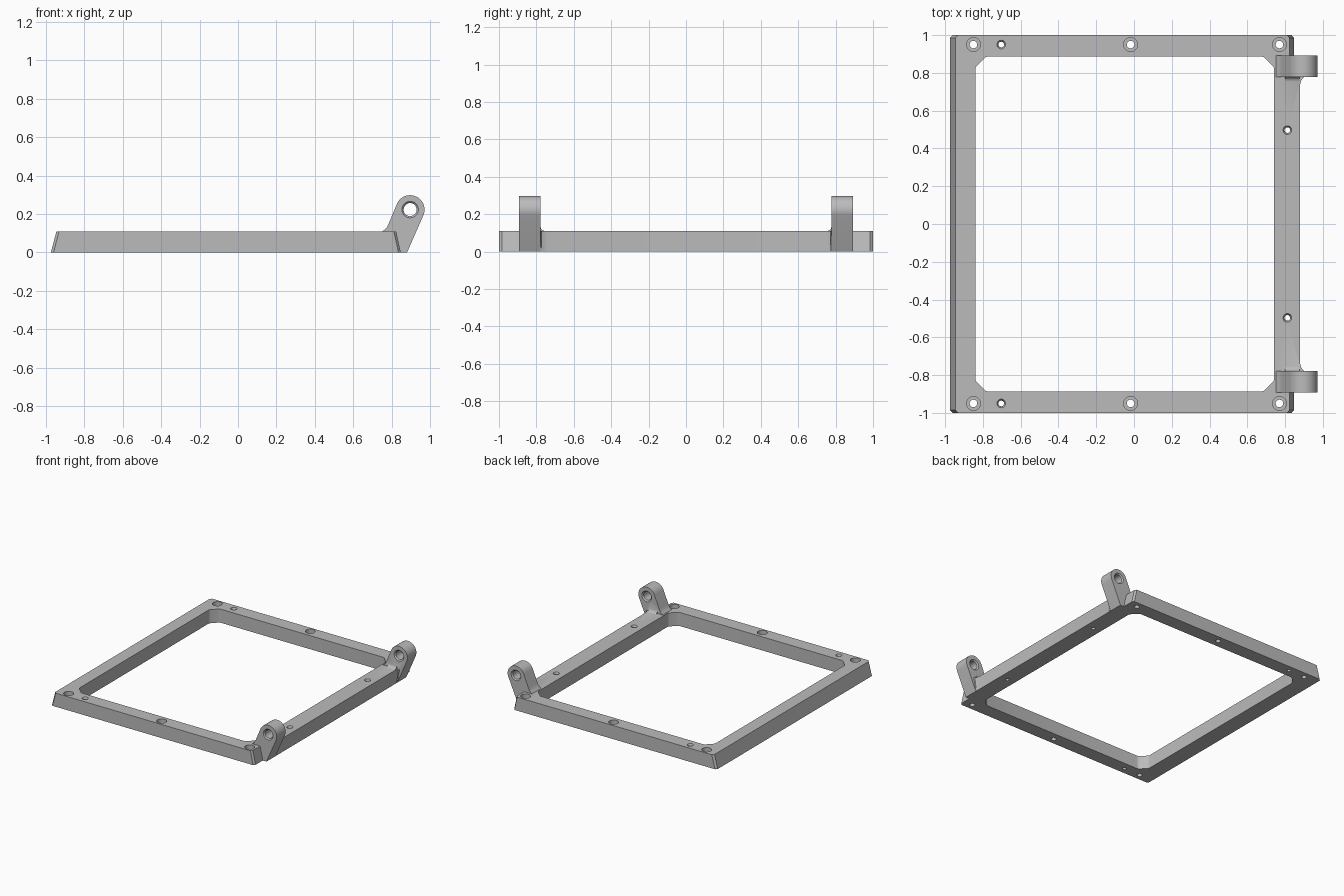
import bpy
import bmesh
from math import sin, cos, pi
from mathutils import Vector

if "Cube" in bpy.data.objects:
    bpy.data.objects.remove(bpy.data.objects["Cube"], do_unlink=True)

TOP = 0.11          # height of the frame
HALF_Y = 1.0

grey = bpy.data.materials.new("plain grey")
grey.use_nodes = True
colour = (0.5, 0.5, 0.5, 1)
grey.diffuse_color = colour
grey.node_tree.nodes["Principled BSDF"].inputs["Base Color"].default_value = colour


def loft(bm, rings):
    """Closed solid through rings of points with equal counts."""
    loops = [[bm.verts.new(p) for p in ring] for ring in rings]
    n = len(loops[0])
    for a, b in zip(loops, loops[1:]):
        for i in range(n):
            j = (i + 1) % n
            bm.faces.new((a[i], a[j], b[j], b[i]))
    bm.faces.new(loops[0][::-1])
    bm.faces.new(loops[-1])


def make_object(name, bm):
    bmesh.ops.recalc_face_normals(bm, faces=bm.faces)
    mesh = bpy.data.meshes.new(name)
    bm.to_mesh(mesh)
    bm.free()
    obj = bpy.data.objects.new(name, mesh)
    bpy.context.collection.objects.link(obj)
    mesh.materials.append(grey)
    return obj


def lathe(bm, centre, axis, profile, sides=32):
    """Round cutter from (radius, distance along axis) pairs."""
    rings = []
    for r, d in profile:
        ring = []
        for i in range(sides):
            u, v = r * cos(2 * pi * i / sides), r * sin(2 * pi * i / sides)
            offset = (u, v, d) if axis == "z" else (u, d, v)
            ring.append(Vector(centre) + Vector(offset))
        rings.append(ring)
    loft(bm, rings)


def combine(target, tool, operation):
    mod = target.modifiers.new(operation.lower(), "BOOLEAN")
    mod.operation = operation
    mod.solver = "EXACT"
    mod.object = tool
    bpy.context.view_layer.update()
    graph = bpy.context.evaluated_depsgraph_get()
    result = bpy.data.meshes.new_from_object(target.evaluated_get(graph))
    target.modifiers.clear()
    target.data = result
    bpy.data.objects.remove(tool, do_unlink=True)


# Frame slab: (bottom x, top x, y), with sloped ends and a hinge-side step
half = [(0.88, 0.88, 0.74), (0.88, 0.884, 0.757), (0.88, 0.894, 0.772),
        (0.88, 0.912, 0.785), (0.88, 0.912, 0.86), (0.847, 0.823, 0.86),
        (0.847, 0.823, 0.985), (0.835, 0.811, HALF_Y),
        (-0.96, -0.931, HALF_Y), (-0.974, -0.945, 0.985)]
outline = half + [(b, t, -y) for b, t, y in reversed(half)]
bm = bmesh.new()
loft(bm, [[(b, y, 0) for b, t, y in outline],
          [(t, y, TOP) for b, t, y in outline]])
frame = make_object("hinge_frame", bm)

# Hinge lugs: leaning plates with a rounded head
HEAD = Vector((0.896, 0.223))
R = 0.075
LUG_IN, LUG_OUT = 0.778, 0.893
arc = [(HEAD.x + R * cos(a), HEAD.y + R * sin(a))
       for a in (-0.4 + pi * i / 24 for i in range(25))]
side = [(0.88, 0)] + arc + [(0.785, 0.152), (0.777, 0.135), (0.768, 0.122),
                            (0.754, 0.112), (0.75, 0.105), (0.80, 0)]
for s in (1, -1):
    bm = bmesh.new()
    loft(bm, [[(x, s * y, z) for x, z in side] for y in (LUG_IN, LUG_OUT)])
    rim = [e for e in bm.edges
           if all(v.co.z > 0.16 for v in e.verts)
           and abs(e.verts[0].co.y - e.verts[1].co.y) < 0.01]
    bmesh.ops.bevel(bm, geom=rim, offset=0.007, segments=2, affect="EDGES", profile=0.5)
    combine(frame, make_object("lug", bm), "UNION")

    # Small fillet where the lug meets the rail
    fillet = [(0.79, 0.09), (0.79, 0.132), (LUG_IN, 0.132), (0.773, 0.12),
              (0.766, 0.114), (0.752, 0.1095), (0.752, 0.09)]
    bm = bmesh.new()
    loft(bm, [[(x, s * y, z) for y, z in fillet] for x in (0.80, 0.876)])
    combine(frame, make_object("lug_fillet", bm), "UNION")

# Central opening with softened chamfered corners
X0, X1, Y1, C = -0.84, 0.742, 0.887, 0.057
ring = [(X1, Y1 - C), (X1 - C, Y1), (X0 + C, Y1), (X0, Y1 - C),
        (X0, C - Y1), (X0 + C, -Y1), (X1 - C, -Y1), (X1, C - Y1)]
bm = bmesh.new()
loft(bm, [[(x, y, z) for x, y in ring] for z in (-0.1, 0.3)])
upright = [e for e in bm.edges if abs(e.verts[0].co.z - e.verts[1].co.z) > 0.1]
bmesh.ops.bevel(bm, geom=upright, offset=0.012, segments=3, affect="EDGES", profile=0.5)
combine(frame, make_object("opening_cutter", bm), "DIFFERENCE")

# Screw holes, pilot holes and pivot holes
counterbore = [(0.02, -0.05), (0.02, 0.06), (0.037, 0.06), (0.037, 0.2)]
pilot = [(0.015, -0.05), (0.015, 0.095), (0.023, TOP), (0.023, 0.2)]
w = (LUG_OUT - LUG_IN) / 2
pivot = [(0.043, -w - 0.02), (0.043, -w), (0.034, 0.009 - w),
         (0.034, w - 0.009), (0.043, w), (0.043, w + 0.02)]
bm = bmesh.new()
for s in (1, -1):
    for x in (-0.85, -0.018, 0.77):
        lathe(bm, (x, s * 0.95, 0), "z", counterbore)
    lathe(bm, (-0.703, s * 0.95, 0), "z", pilot)
    lathe(bm, (0.812, s * 0.497, 0), "z", pilot)
    lathe(bm, (HEAD.x, s * (LUG_IN + w), HEAD.y), "y", pivot)
combine(frame, make_object("hole_cutter", bm), "DIFFERENCE")

# Smooth the round surfaces, keep the corners crisp
bpy.ops.object.select_all(action="DESELECT")
frame.select_set(True)
bpy.context.view_layer.objects.active = frame
bpy.ops.object.shade_smooth_by_angle(angle=0.55)
